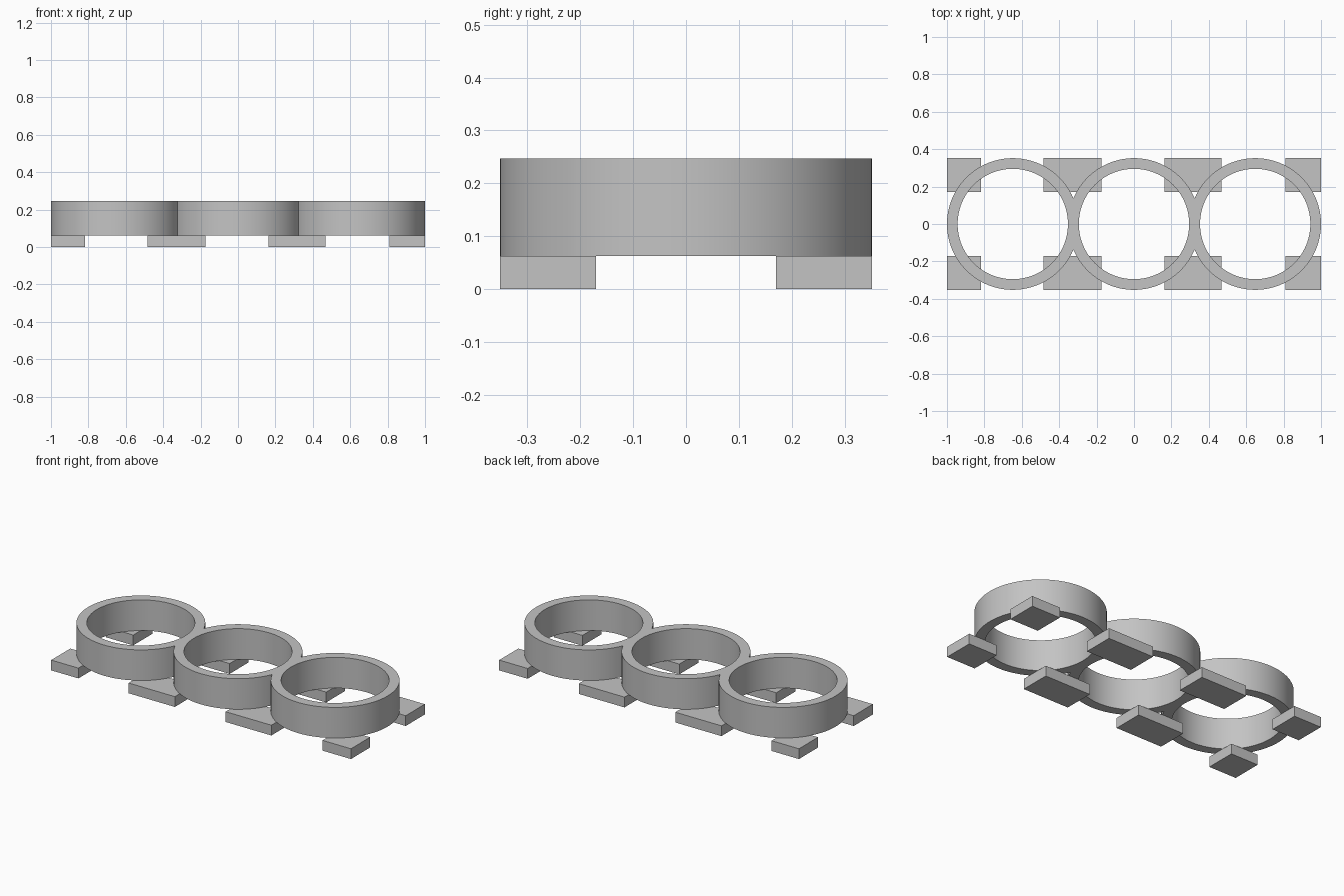
import bpy
import math

old = bpy.data.objects.get("Cube")
if old:
    bpy.data.objects.remove(old, do_unlink=True)

OUTER, INNER, PITCH = 0.352, 0.295, 0.648
FOOT_H, TOP = 0.062, 0.247
STEPS = 96

grey = bpy.data.materials.new("plain grey")
grey.use_nodes = True
colour = (0.55, 0.55, 0.55, 1)
grey.diffuse_color = colour
grey.node_tree.nodes["Principled BSDF"].inputs["Base Color"].default_value = colour


def arc(cx, radius, start, end, steps):
    """Points along an arc centred on (cx, 0), without the end point."""
    angles = [start + (end - start) * i / steps for i in range(steps)]
    return [(cx + radius * math.cos(a), radius * math.sin(a)) for a in angles]


def add_loop(curve, points):
    spline = curve.splines.new("POLY")
    spline.points.add(len(points) - 1)
    for p, (x, y) in zip(spline.points, points):
        p.co = (x, y, 0, 1)
    spline.use_cyclic_u = True


# Three joined rings: one merged outline with three round bores
curve = bpy.data.curves.new("triple_ring", "CURVE")
curve.dimensions = "2D"
curve.fill_mode = "BOTH"
curve.extrude = (TOP - FOOT_H) / 2
cusp = math.acos(PITCH / 2 / OUTER)
pi = math.pi
outline = (arc(PITCH, OUTER, cusp - pi, pi - cusp, STEPS)
           + arc(0, OUTER, cusp, pi - cusp, STEPS // 2)
           + arc(-PITCH, OUTER, cusp, 2 * pi - cusp, STEPS)
           + arc(0, OUTER, pi + cusp, 2 * pi - cusp, STEPS // 2))
add_loop(curve, outline)
for cx in (-PITCH, 0, PITCH):
    add_loop(curve, arc(cx, INNER, 0, 2 * pi, STEPS))

rings = bpy.data.objects.new("triple_ring", curve)
rings.location.z = (TOP + FOOT_H) / 2
bpy.context.collection.objects.link(rings)
bpy.ops.object.select_all(action="DESELECT")
rings.select_set(True)
bpy.context.view_layer.objects.active = rings
bpy.ops.object.convert(target="MESH")
rings = bpy.context.object
bpy.ops.object.mode_set(mode="EDIT")
bpy.ops.mesh.select_all(action="SELECT")
bpy.ops.mesh.remove_doubles(threshold=0.0001)
bpy.ops.mesh.normals_make_consistent(inside=False)
bpy.ops.object.mode_set(mode="OBJECT")
rings.data.materials.clear()
rings.data.materials.append(grey)
bpy.ops.object.shade_smooth_by_angle(angle=math.radians(30))


# Flat feet: corner pads at the ends, wider pads bridging two rings
def foot(name, x0, x1, y0, y1):
    bpy.ops.mesh.primitive_cube_add(
        size=1, location=((x0 + x1) / 2, (y0 + y1) / 2, FOOT_H / 2))
    ob = bpy.context.object
    ob.name = name
    ob.scale = (x1 - x0, y1 - y0, FOOT_H)
    bpy.ops.object.transform_apply(location=False, rotation=False, scale=True)
    ob.data.materials.append(grey)


spans = {"right_end": (-1, -0.818), "right_bridge": (-0.483, -0.175),
         "left_bridge": (0.164, 0.469), "left_end": (0.81, 1)}
for label, (x0, x1) in spans.items():
    foot("front_" + label + "_foot", x0, x1, -OUTER, -0.17)
    foot("back_" + label + "_foot", x0, x1, 0.17, OUTER)
